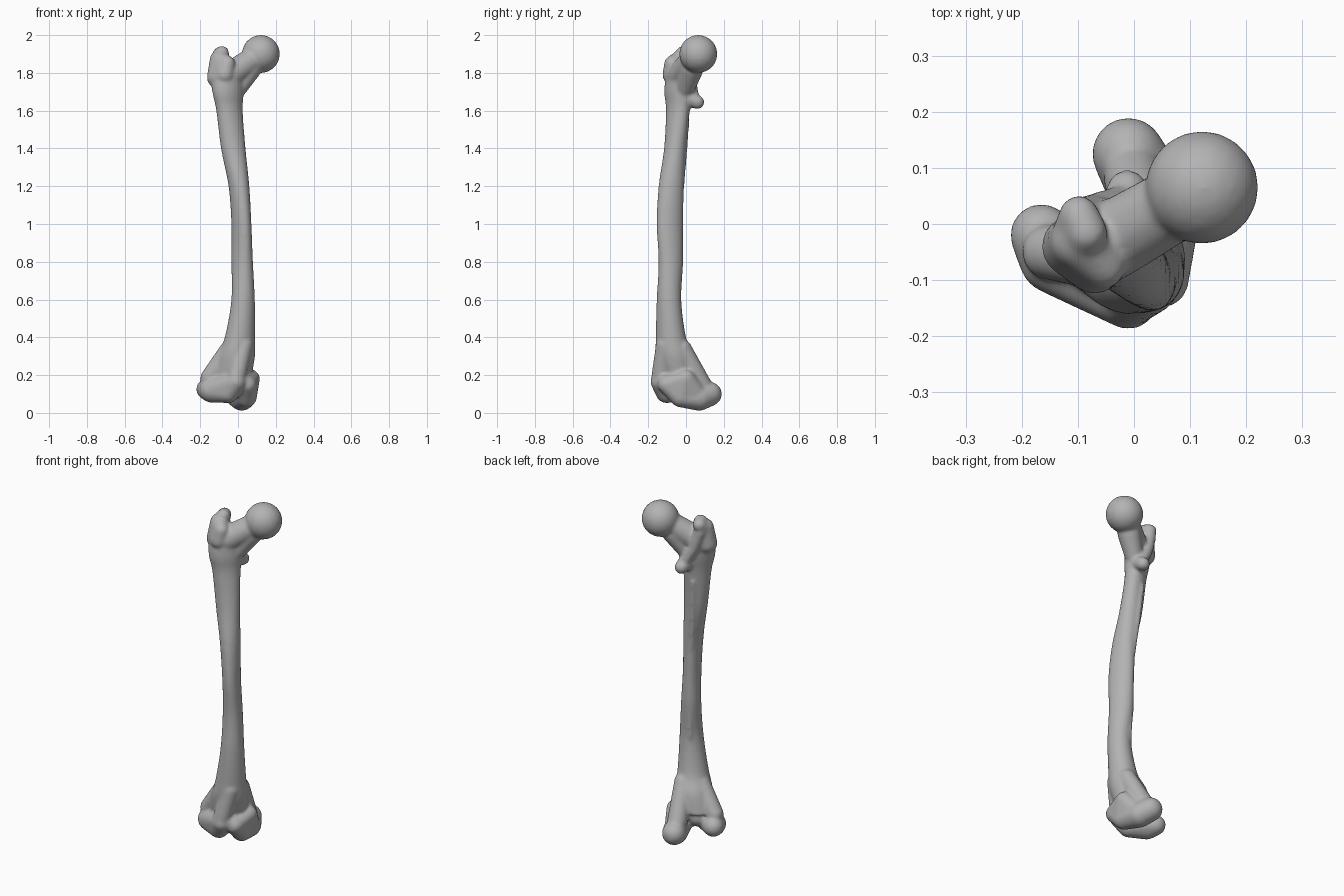
import bpy, bmesh
from math import sin, cos, asin, pi
from mathutils import Matrix, Vector

cube = bpy.data.objects.get("Cube")
if cube:
    bpy.data.objects.remove(cube, do_unlink=True)

grey = bpy.data.materials.new("bone_grey")
grey.use_nodes = True
colour = (0.45, 0.45, 0.45, 1)
grey.diffuse_color = colour
grey.node_tree.nodes["Principled BSDF"].inputs["Base Color"].default_value = colour

mesh = bpy.data.meshes.new("thigh_bone")


def add_to_mesh(bm):
    bm.normal_update()
    whole = bmesh.new()
    whole.from_mesh(mesh)
    part = bpy.data.meshes.new("part")
    bm.to_mesh(part)
    whole.from_mesh(part)
    whole.to_mesh(mesh)
    bpy.data.meshes.remove(part)
    whole.free()
    bm.free()


def hull(*balls):
    """Rounded solid wrapped around balls given as (x, y, z, radius)."""
    bm = bmesh.new()
    for x, y, z, r in balls:
        bmesh.ops.create_icosphere(bm, subdivisions=3, radius=r,
                                   matrix=Matrix.Translation((x, y, z)))
    if len(balls) > 1:
        out = bmesh.ops.convex_hull(bm, input=bm.verts)
        junk = set(out["geom_interior"]) | set(out["geom_unused"])
        bmesh.ops.delete(bm, geom=[v for v in junk if isinstance(v, bmesh.types.BMVert)],
                         context="VERTS")
        bmesh.ops.recalc_face_normals(bm, faces=bm.faces)
    add_to_mesh(bm)


def chain(*balls):
    for a, b in zip(balls, balls[1:]):
        hull(a, b)


def spline(a, b, c, d, t):
    return b + 0.5 * t * (c - a + t * (2*a - 5*b + 4*c - d + t * (3*(b - c) + d - a)))


def loft(rows, sides=40, steps=5):
    """Skewed elliptical sections: z, centre x, centre y, half x, half y, skew."""
    rows = [Vector(r) for r in rows]
    ext = [rows[0]] + rows + [rows[-1]]
    fine = [spline(*ext[i:i + 4], k / steps)
            for i in range(len(rows) - 1) for k in range(steps)] + [rows[-1]]
    bm = bmesh.new()
    rings = []
    for z, cx, cy, hx, hy, skew in fine:
        angles = [2 * pi * i / sides for i in range(sides)]
        rings.append([bm.verts.new((cx + hx * cos(a), cy + hy * sin(a + asin(skew)), z))
                      for a in angles])
    for lo, hi in zip(rings, rings[1:]):
        for i in range(sides):
            j = (i + 1) % sides
            bm.faces.new((lo[i], lo[j], hi[j], hi[i]))
    bm.faces.new(rings[0][::-1])
    bm.faces.new(rings[-1])
    bmesh.ops.recalc_face_normals(bm, faces=bm.faces)
    add_to_mesh(bm)


# Shaft
loft([(0.19, -.035, -.04, .105, .09, 0),
      (0.3, -.01, -.06, .1, .098, 0),
      (0.4, .01, -.08, .08, .08, .06),
      (0.6, .027, -.09, .062, .065, 0),
      (0.8, .022, -.08, .057, .065, -.2),
      (1.0, .018, -.085, .053, .07, -.29),
      (1.2, .005, -.078, .055, .067, -.13),
      (1.4, -.025, -.058, .065, .058, .05),
      (1.6, -.045, -.043, .07, .063, .27),
      (1.7, -.053, -.04, .083, .075, .3),
      (1.8, -.06, -.035, .085, .07, .2)])

# Ridge down the back of the shaft
chain((-.05, .005, 1.55, .014), (-.035, -.012, 1.35, .016),
      (-.012, -.034, 1.1, .016), (.0, -.034, .8, .016), (.0, -.04, .6, .014))

# Head and neck
hull((.121, .065, 1.9, .101))
hull((-.04, -.03, 1.79, .07), (.09, .045, 1.88, .065))
hull((-.015, -.01, 1.7, .048), (.06, .03, 1.82, .062))

# Greater trochanter
hull((-.11, -.04, 1.775, .055), (-.07, -.075, 1.79, .05), (-.1, -.03, 1.87, .05),
     (-.055, -.075, 1.85, .04))
hull((-.1, -.03, 1.86, .05), (-.098, .015, 1.9, .036), (-.085, -.015, 1.905, .038))

# Lesser trochanter and crest
hull((-.012, .06, 1.645, .037), (-.02, .01, 1.67, .045))
chain((-.1, .01, 1.86, .035), (-.07, .025, 1.76, .03), (-.02, .04, 1.67, .03))

# Outer condyle
hull((-.165, -.02, .125, .056), (-.14, -.06, .12, .066), (-.05, -.105, .108, .056),
     (-.01, -.135, .165, .053))
hull((-.15, -.05, .185, .05), (-.05, -.07, .33, .05))

# Inner condyle
hull((-.01, .125, .1, .065), (.02, .07, .08, .069), (.045, -.03, .085, .055))
hull((.02, .06, .085, .066), (.045, -.03, .085, .055), (.048, -.1, .15, .05),
     (.065, 0, .18, .051))
hull((0, .08, .15, .055), (.03, -.02, .34, .05))

# Kneecap groove
hull((-.01, -.13, .18, .046), (.045, -.1, .16, .046), (.0, -.04, .14, .06),
     (-.06, -.03, .16, .06))
hull((-.01, -.135, .18, .05), (.03, -.11, .36, .05))

# Fuse and soften all parts
mesh.materials.append(grey)
bone = bpy.data.objects.new("thigh_bone", mesh)
bpy.context.collection.objects.link(bone)
remesh = bone.modifiers.new("fuse", "REMESH")
remesh.mode = "VOXEL"
remesh.voxel_size = 0.008
remesh.use_smooth_shade = True
soften = bone.modifiers.new("soften", "SMOOTH")
soften.factor = 0.5
soften.iterations = 8
